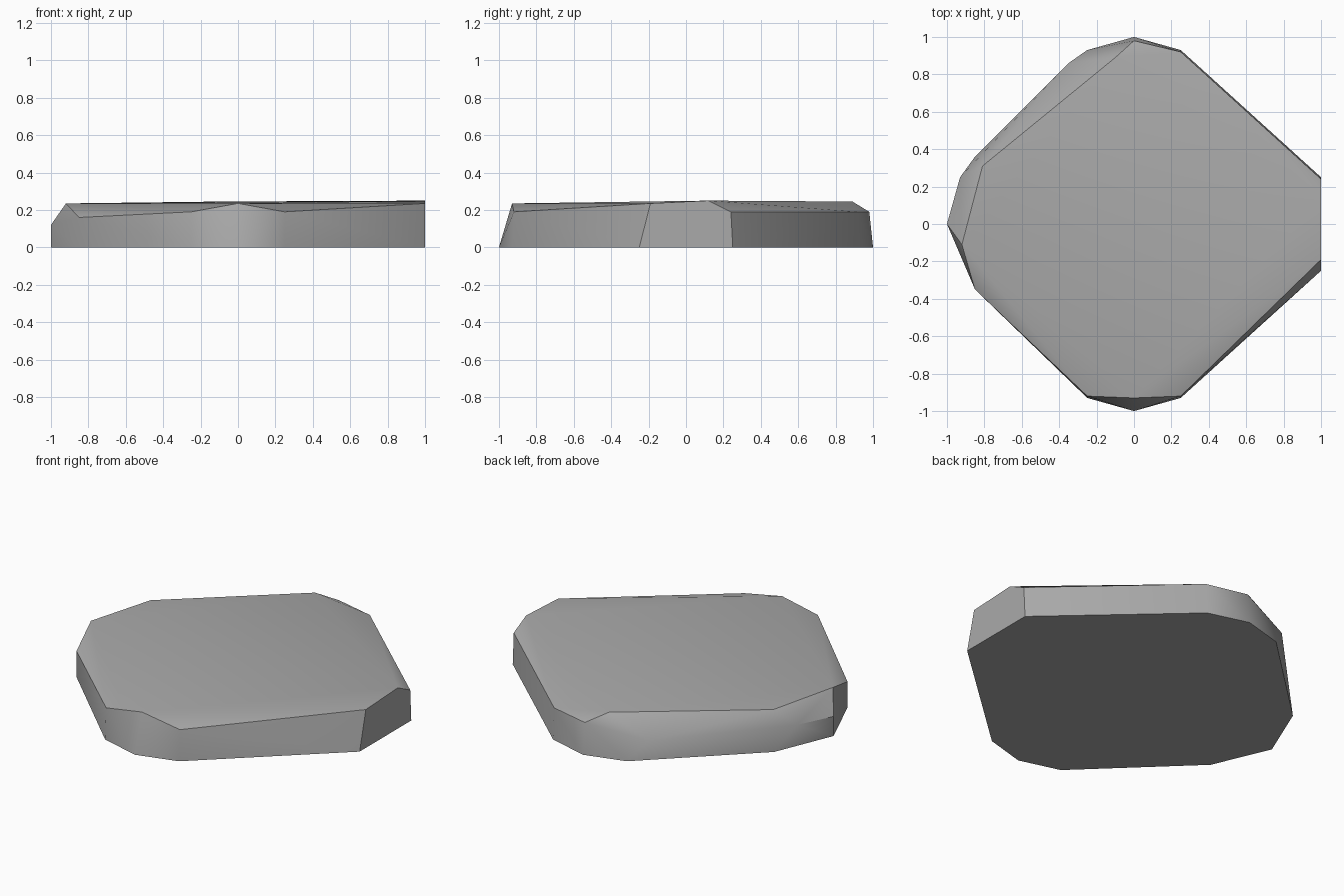
import bpy
import bmesh
import math

if "Cube" in bpy.data.objects:
    bpy.data.objects.remove(bpy.data.objects["Cube"], do_unlink=True)

# Stone colour
stone = bpy.data.materials.new("stone grey")
stone.use_nodes = True
grey = (0.4, 0.4, 0.4, 1)
stone.diffuse_color = grey
stone.node_tree.nodes["Principled BSDF"].inputs["Base Color"].default_value = grey

# Footprint on the ground
footprint = [(0, -1), (.25, -.93), (1, -.25), (1, .25), (.25, .93), (0, 1),
             (-.25, .93), (-.85, .36), (-1, 0), (-.85, -.35), (-.25, -.93)]
# Chipped rim of the upper surface
rim = [(0, -.93, .235), (.25, -.92, .19), (1, -.19, .235), (1, .12, .25),
       (1, .24, .19), (.25, .92, .19), (0, .98, .19), (-.1, .89, .245),
       (-.81, .31, .23), (-.92, -.11, .235), (-.85, -.35, .16), (-.25, -.92, .19)]
# Lower shoulder on the worn side
shoulder = [(-.35, .86, .125), (-.93, .25, .145), (-1, 0, .12)]

# Convex slab wrapped around those corners
bm = bmesh.new()
for co in [(x, y, 0) for x, y in footprint] + rim + shoulder:
    bm.verts.new(co)
bmesh.ops.convex_hull(bm, input=bm.verts[:])
bmesh.ops.dissolve_limit(bm, angle_limit=math.radians(1),
                         verts=bm.verts[:], edges=bm.edges[:])
bmesh.ops.recalc_face_normals(bm, faces=bm.faces[:])
mesh = bpy.data.meshes.new("flat_stone")
bm.to_mesh(mesh)
bm.free()
mesh.materials.append(stone)

slab = bpy.data.objects.new("flat_stone", mesh)
bpy.context.collection.objects.link(slab)
bpy.context.view_layer.objects.active = slab
slab.select_set(True)
bpy.ops.object.shade_smooth_by_angle(angle=math.radians(35))
